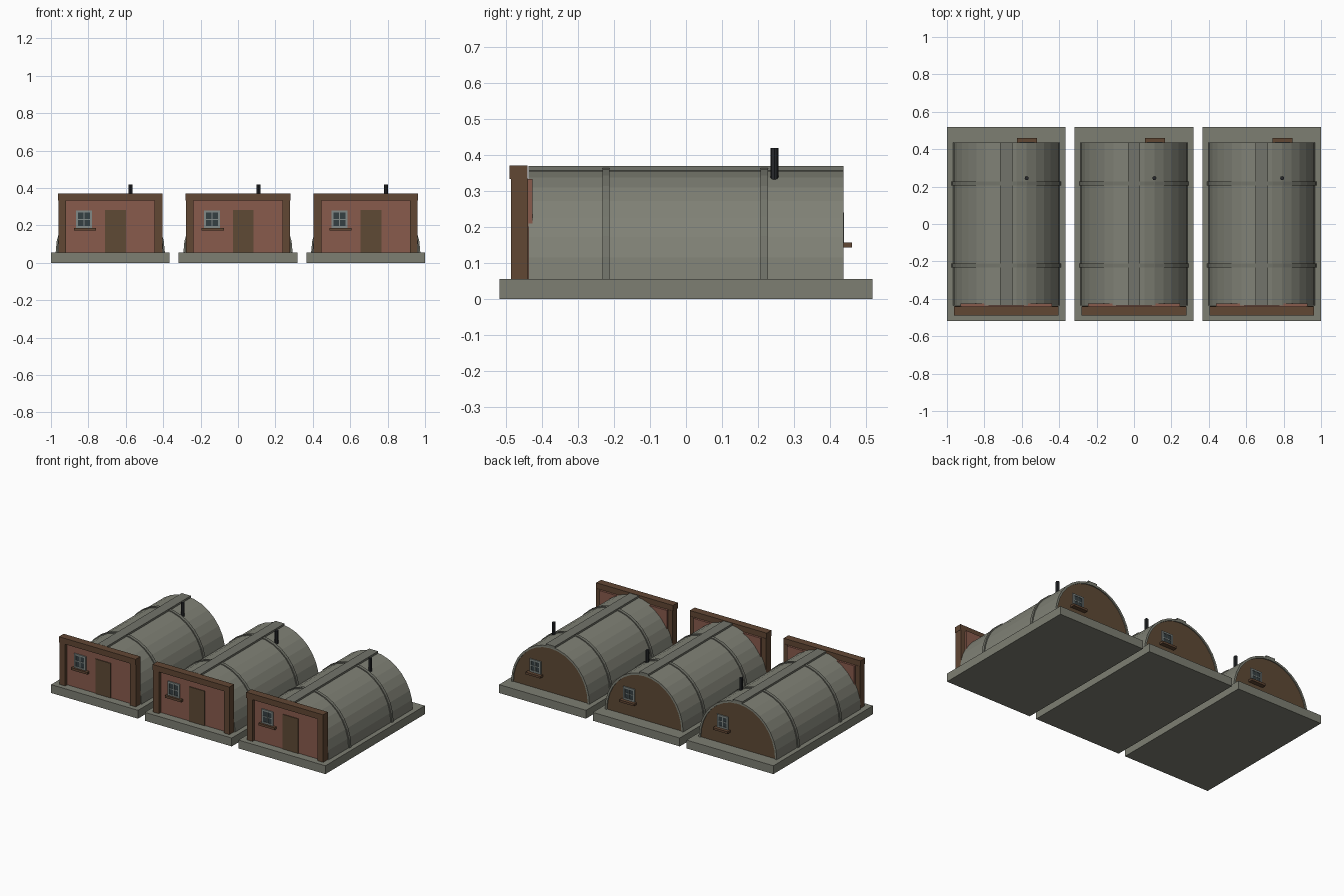
import bpy, bmesh, math

if "Cube" in bpy.data.objects:
    bpy.data.objects.remove(bpy.data.objects["Cube"])

def mat(name, r, g, b):
    m = bpy.data.materials.new(name)
    m.diffuse_color = (r, g, b, 1)
    m.use_nodes = True
    m.node_tree.nodes["Principled BSDF"].inputs["Base Color"].default_value = m.diffuse_color
    return m

CONCRETE = mat("concrete", 0.205, 0.21, 0.17)
METAL = mat("corrugated_grey", 0.215, 0.22, 0.18)
TRIM = mat("rib_grey", 0.17, 0.175, 0.145)
BRICK = mat("red_brick", 0.25, 0.105, 0.073)
TIMBER = mat("brown_timber", 0.12, 0.063, 0.034)
DOOR = mat("dark_door", 0.112, 0.068, 0.036)
FRAME = mat("window_frame", 0.22, 0.25, 0.24)
GLASS = mat("dark_glass", 0.035, 0.05, 0.055)
PIPE = mat("black_iron", 0.02, 0.022, 0.025)

BASE = 0.055   # slab top
SEG = 16       # facets on the vault

def finish(name, bm, m):
    bmesh.ops.recalc_face_normals(bm, faces=bm.faces)
    me = bpy.data.meshes.new(name)
    bm.to_mesh(me)
    bm.free()
    me.materials.append(m)
    ob = bpy.data.objects.new(name, me)
    bpy.context.collection.objects.link(ob)
    return ob

def box(name, x0, x1, y0, y1, z0, z1, m):
    bm = bmesh.new()
    bmesh.ops.create_cube(bm, size=1)
    for v in bm.verts:
        v.co = ((x0 + x1) / 2 + v.co.x * (x1 - x0),
                (y0 + y1) / 2 + v.co.y * (y1 - y0),
                (z0 + z1) / 2 + v.co.z * (z1 - z0))
    return finish(name, bm, m)

def half_ellipse(cx, a, h):
    return [(cx + a * math.cos(math.pi * i / SEG), BASE + h * math.sin(math.pi * i / SEG))
            for i in range(SEG + 1)]

def arch(name, cx, a, h, t, y0, y1, m):
    """Curved shell of thickness t; t = 0 gives a solid end panel."""
    bm = bmesh.new()
    outer = half_ellipse(cx, a, h)
    if t:
        inner = half_ellipse(cx, a - t, h - t)
        faces = []
        o = [bm.verts.new((x, y0, z)) for x, z in outer]
        n = [bm.verts.new((x, y0, z)) for x, z in inner]
        for i in range(SEG):
            faces.append(bm.faces.new((o[i], o[i + 1], n[i + 1], n[i])))
    else:
        faces = [bm.faces.new([bm.verts.new((x, y0, z)) for x, z in outer])]
    ext = bmesh.ops.extrude_face_region(bm, geom=faces, use_keep_orig=True)
    for g in ext["geom"]:
        if isinstance(g, bmesh.types.BMVert):
            g.co.y = y1
    return finish(name, bm, m)

def window(name, x0, x1, z0, z1, y, out):
    """Framed window on a wall plane at y; out is -1 (front) or 1 (back)."""
    def plate(part, a, b, c, d, depth, m):
        ys = sorted((y - out * 0.004, y + out * depth))
        box(name + part, a, b, ys[0], ys[1], c, d, m)
    f, g = 0.011, 0.003
    plate("_glass", x0 + f, x1 - f, z0 + f, z1 - f, 0.003, GLASS)
    plate("_jamb_left", x0, x0 + f, z0, z1, 0.007, FRAME)
    plate("_jamb_right", x1 - f, x1, z0, z1, 0.007, FRAME)
    plate("_head", x0 + f, x1 - f, z1 - f, z1, 0.007, FRAME)
    plate("_foot", x0 + f, x1 - f, z0, z0 + f, 0.007, FRAME)
    cx, cz = (x0 + x1) / 2, (z0 + z1) / 2
    plate("_mullion", cx - g, cx + g, z0 + f, z1 - f, 0.006, FRAME)
    plate("_crossbar", x0 + f, x1 - f, cz - g, cz + g, 0.005, FRAME)

def hut(n, cx):
    p = f"hut{n}_"
    box(p + "slab", cx - 0.317, cx + 0.317, -0.518, 0.518, 0, BASE, CONCRETE)
    # curved roof, end panels, ribs and ridge cap
    arch(p + "vault", cx, 0.285, 0.305, 0.013, -0.437, 0.437, METAL)
    arch(p + "back_wall", cx, 0.273, 0.293, 0, 0.412, 0.431, DOOR)
    for side, y in (("front", -0.222), ("back", 0.217)):
        arch(p + side + "_rib", cx, 0.292, 0.311, 0.012, y - 0.01, y + 0.01, TRIM)
    box(p + "ridge_cap", cx - 0.033, cx + 0.033, -0.437, 0.437, 0.352, 0.369, TRIM)
    # front facade
    box(p + "facade", cx - 0.245, cx + 0.245, -0.465, -0.426, BASE, 0.333, BRICK)
    for s, side in ((-1, "left"), (1, "right")):
        xs = sorted((cx + s * 0.237, cx + s * 0.278))
        box(p + side + "_post", xs[0], xs[1], -0.486, -0.438, BASE, 0.334, TIMBER)
    box(p + "beam", cx - 0.28, cx + 0.28, -0.49, -0.44, 0.332, 0.37, TIMBER)
    box(p + "door", cx - 0.028, cx + 0.084, -0.47, -0.46, BASE, 0.283, DOOR)
    window(p + "front_window", cx - 0.183, cx - 0.097, 0.186, 0.279, -0.465, -1)
    box(p + "front_sill", cx - 0.194, cx - 0.076, -0.485, -0.46, 0.172, 0.187, TIMBER)
    # back window
    window(p + "back_window", cx + 0.07, cx + 0.152, 0.156, 0.24, 0.431, 1)
    box(p + "back_sill", cx + 0.058, cx + 0.165, 0.425, 0.46, 0.142, 0.156, TIMBER)
    # stove pipe
    bm = bmesh.new()
    bmesh.ops.create_cone(bm, cap_ends=True, segments=8, radius1=0.011, radius2=0.011, depth=0.098)
    bmesh.ops.translate(bm, verts=bm.verts, vec=(cx + 0.109, 0.245, 0.369))
    finish(p + "stove_pipe", bm, PIPE)

for i, x in enumerate((-0.683, 0, 0.683)):
    hut(i + 1, x)
